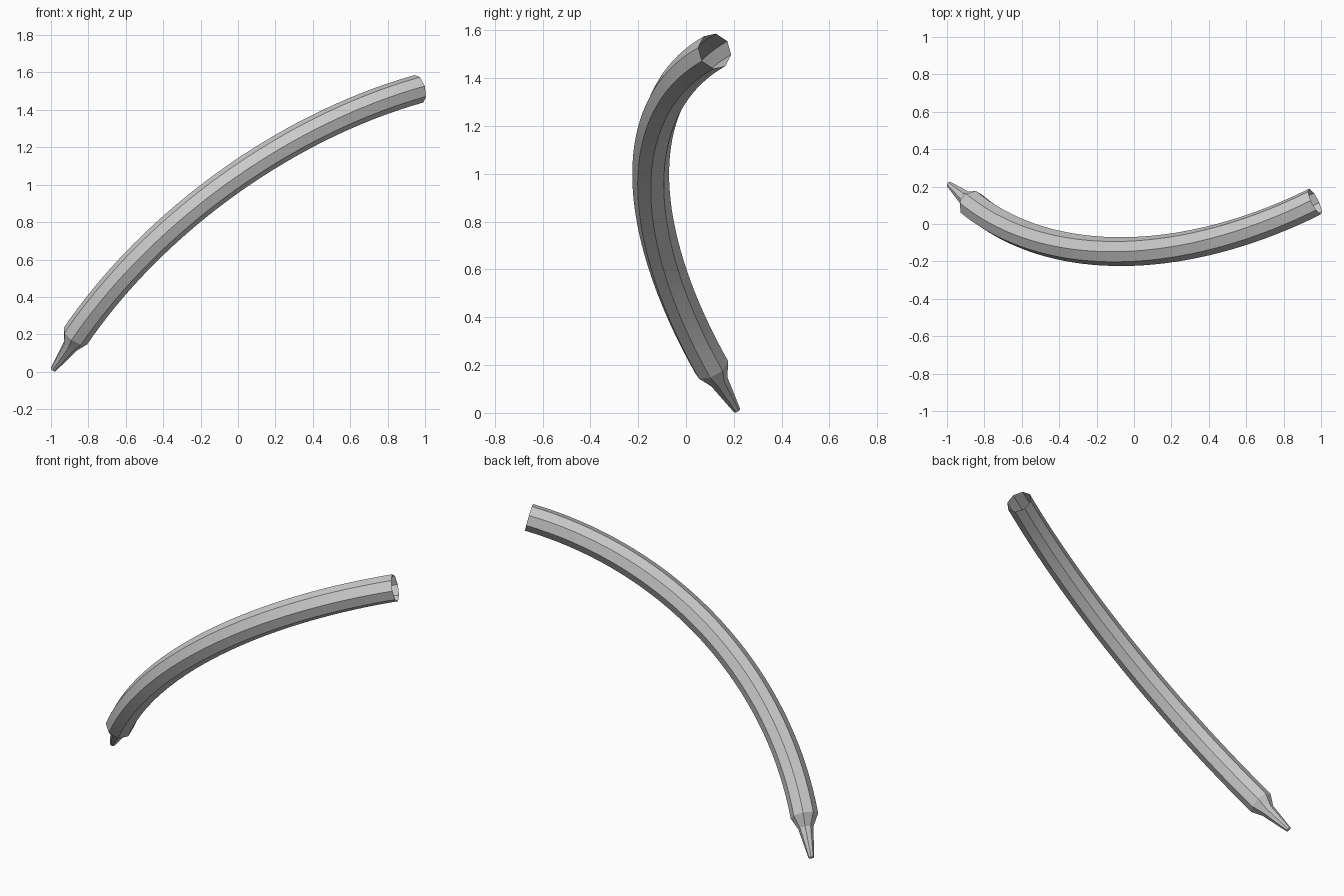
import bpy, bmesh, math
from mathutils import Vector

if "Cube" in bpy.data.objects:
    bpy.data.objects.remove(bpy.data.objects["Cube"])

SIDES = 8
start = Vector((-0.868, 0.107, 0.192))   # wide end of the nib
middle = Vector((-0.02, -0.147, 1.035))  # point on the bend
end = Vector((0.968, 0.12, 1.513))       # open end

# circular arc through the three points
a, b = start - end, middle - end
axb = a.cross(b)
centre = end + (a.length_squared * b - b.length_squared * a).cross(axb) / (2 * axb.length_squared)
radius = (start - centre).length
ex = (start - centre).normalized()
axis = (start - centre).cross(end - centre).normalized()
ey = axis.cross(ex)
total = math.atan2((end - centre).dot(ey), (end - centre).dot(ex))


def frame(ang):
    out = ex * math.cos(ang) + ey * math.sin(ang)
    return centre + out * radius, out


# keep one octagon corner on the upper side
mid_out = frame(total / 2)[1]
phase = math.atan2(axis.z, mid_out.z)

bm = bmesh.new()


def ring(pos, out, r):
    verts = []
    for i in range(SIDES):
        t = phase + 2 * math.pi * i / SIDES
        verts.append(bm.verts.new(pos + (out * math.cos(t) + axis * math.sin(t)) * r))
    return verts


# nib rings, then the long bent tube
first_out = frame(0)[1]
rings = [ring(Vector((-0.988, 0.212, 0.012)), first_out, 0.016),
         ring(Vector((-0.897, 0.135, 0.137)), first_out, 0.042)]
STEPS = 36
for k in range(STEPS + 1):
    pos, out = frame(total * k / STEPS)
    rings.append(ring(pos, out, 0.077))
for lo, hi in zip(rings, rings[1:]):
    for i in range(SIDES):
        j = (i + 1) % SIDES
        bm.faces.new((lo[i], lo[j], hi[j], hi[i]))
bm.faces.new(rings[0][::-1])
bmesh.ops.recalc_face_normals(bm, faces=bm.faces)

mesh = bpy.data.meshes.new("bent_tube")
bm.to_mesh(mesh)
bm.free()
tube = bpy.data.objects.new("bent_tube", mesh)
bpy.context.collection.objects.link(tube)
bpy.context.view_layer.objects.active = tube
tube.select_set(True)
bpy.ops.object.shade_smooth_by_angle(angle=math.radians(20))
